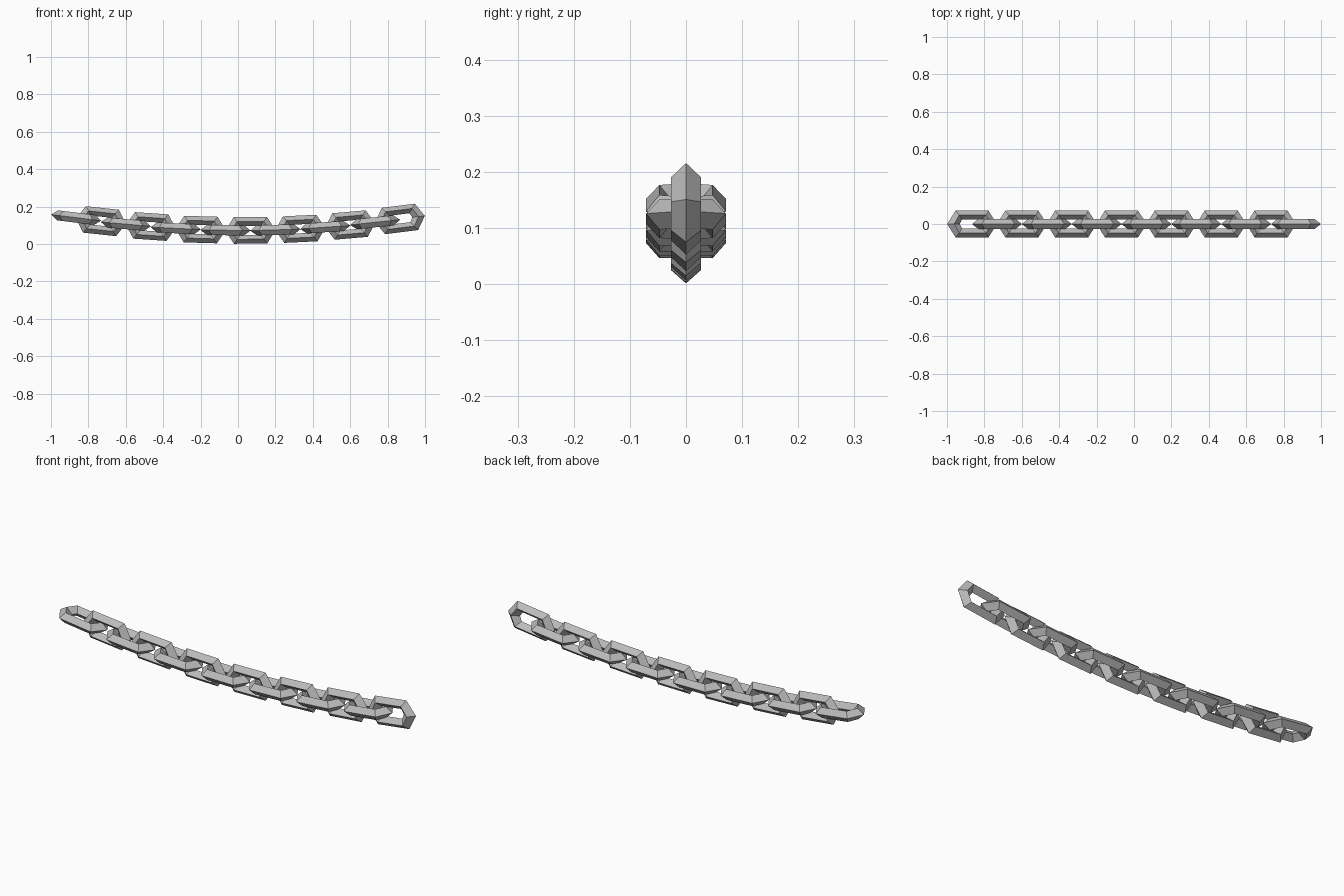
import bpy
import bmesh
import math

cube = bpy.data.objects.get("Cube")
if cube:
    bpy.data.objects.remove(cube, do_unlink=True)

# One plain steel colour
steel = bpy.data.materials.new("steel_grey")
steel.use_nodes = True
colour = (0.5, 0.5, 0.5, 1.0)
steel.diffuse_color = colour
steel.node_tree.nodes["Principled BSDF"].inputs["Base Color"].default_value = colour

COUNT = 14           # links in the chain
REACH = 0.866        # x of the outermost link centres
HALF_THICK = 0.0268  # half thickness of the diamond-section bar

# Outer ridge, mid and inner ridge positions at the pointed tips and the corners
TIP = ((0.134, 0), (0.1, 0), (0.066, 0))
CORNER = ((0.089, 0.071), (0.072, 0.0475), (0.054, 0.024))
STATIONS = ((TIP, 1, 1), (CORNER, 1, 1), (CORNER, -1, 1),
            (TIP, -1, 1), (CORNER, -1, -1), (CORNER, 1, -1))


def link_mesh():
    """Six-sided elongated ring with a diamond cross-section."""
    bm = bmesh.new()
    rings = []
    for section, sx, sy in STATIONS:
        outer, mid, inner = [(x * sx, y * sy) for x, y in section]
        rings.append([bm.verts.new((*p, h)) for p, h in
                      ((outer, 0), (mid, HALF_THICK), (inner, 0), (mid, -HALF_THICK))])
    for i, ring in enumerate(rings):
        following = rings[(i + 1) % len(rings)]
        for j in range(4):
            k = (j + 1) % 4
            bm.faces.new((ring[j], following[j], following[k], ring[k]))
    bmesh.ops.recalc_face_normals(bm, faces=bm.faces[:])
    mesh = bpy.data.meshes.new("chain_link")
    bm.to_mesh(mesh)
    bm.free()
    mesh.materials.append(steel)
    return mesh


# Links alternate flat and upright along a shallow sagging curve
mesh = link_mesh()
for i in range(COUNT):
    x = -REACH + 2 * REACH * i / (COUNT - 1)
    upright = i % 2 == 1
    link = bpy.data.objects.new(f"{'upright' if upright else 'flat'}_link_{i + 1:02d}", mesh)
    link.location = (x, 0, 0.073 + 0.086 * x * x - 0.004 * x)
    link.rotation_euler = (math.pi / 2 if upright else 0, -math.atan(0.145 * x), 0)
    bpy.context.collection.objects.link(link)
